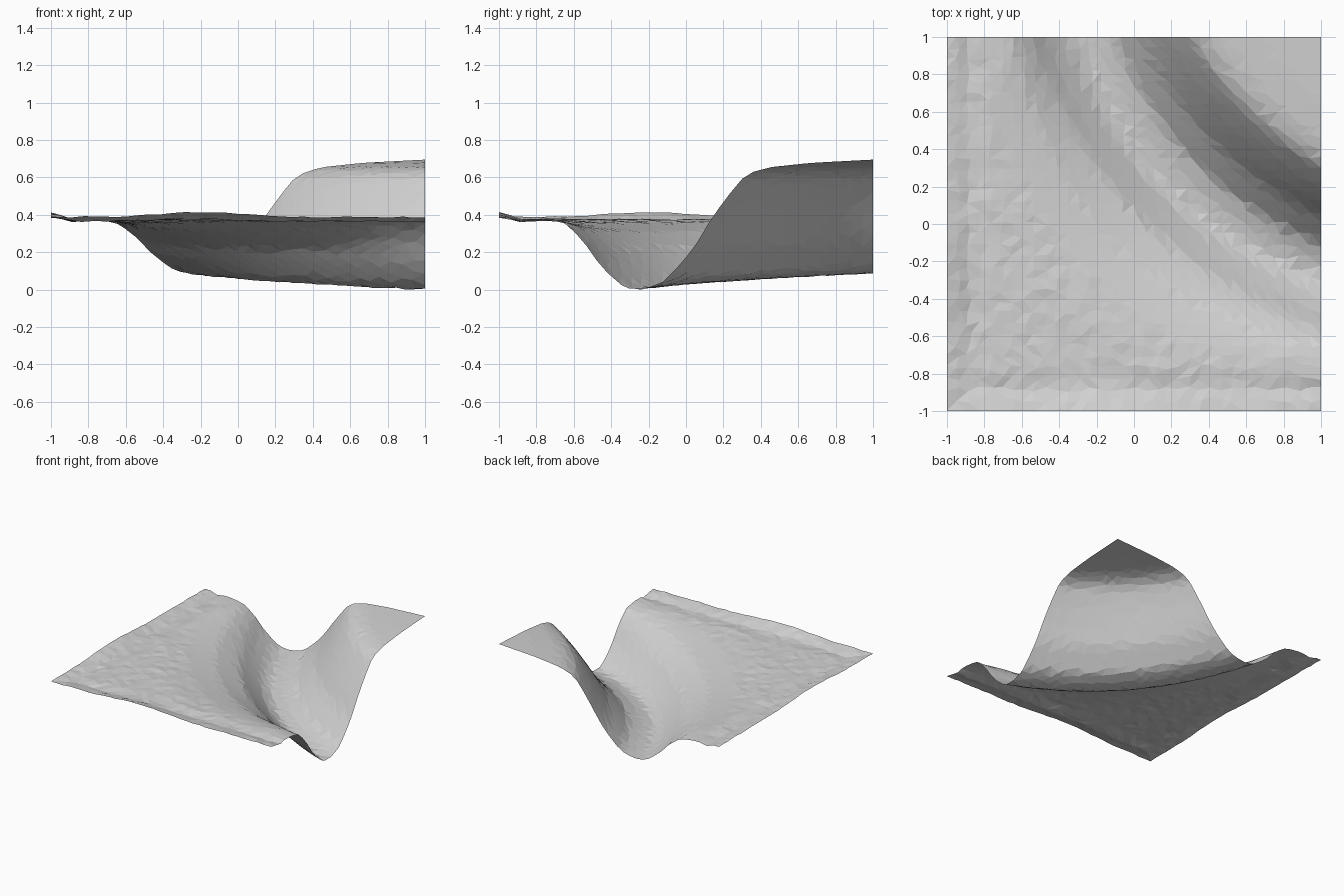
import bpy, bmesh, math, random

if "Cube" in bpy.data.objects:
    bpy.data.objects.remove(bpy.data.objects["Cube"])

random.seed(4)
N = 34  # grid cells per side

# Height across the valley, by offset from the valley floor line
HILL = [(0, 0), (.06, .012), (.13, .05), (.23, .22), (.285, .36), (.34, .48),
        (.40, .595), (.44, .635), (.50, .66), (.62, .682), (.80, .70)]
BANK_END = [(0, 0), (.06, .035), (.13, .12), (.217, .28), (.29, .36), (.37, .38), (2, .385)]
BANK_MID = [(0, 0), (.05, .035), (.10, .11), (.17, .22), (.30, .31), (.45, .36), (.6, .38), (2, .385)]


def interp(table, t):
    for (a, za), (b, zb) in zip(table, table[1:]):
        if t <= b:
            return za + (zb - za) * (t - a) / (b - a)
    return table[-1][1]


def height(x, y):
    u, v = (x + y) / 2, (y - x) / 2
    off = u - (0.2 + 0.39 * v * v)          # curved valley line
    floor = max(0, 0.045 + 0.07 * v)        # floor falls towards the right
    if off >= 0:
        z = interp(HILL, off)
    else:
        k = min(1, (v / 0.75) ** 2)
        z = k * interp(BANK_END, -off) + (1 - k) * interp(BANK_MID, -off)
    z += floor * max(0, 1 - z / 0.36)
    # gentle ripple along the two outer edges of the plain
    if off < -0.45:
        m, along = (-x, y) if x < y else (-y, x)
        if m > 0.8:
            bump = 0.025 * math.exp(-((along + 0.2) / 0.3) ** 2)
            z += bump * (m - 0.8) / 0.2 + 0.012 * math.sin((m - 0.8) * 24 + math.pi)
        z += random.uniform(-0.004, 0.004)
    return z


# Terrain sheet: jittered grid, open underneath
bm = bmesh.new()
bmesh.ops.create_grid(bm, x_segments=N, y_segments=N, size=1)
for vert in bm.verts:
    x, y = vert.co.x, vert.co.y
    j = 0.25 * 2 / N
    if abs(x) < 0.999:
        x += random.uniform(-j, j)
    if abs(y) < 0.999:
        y += random.uniform(-j, j)
    vert.co = (x, y, height(x, y))
low = min(vert.co.z for vert in bm.verts)
for vert in bm.verts:
    vert.co.z -= low
bmesh.ops.triangulate(bm, faces=bm.faces[:])

mesh = bpy.data.meshes.new("terrain")
bm.to_mesh(mesh)
bm.free()
terrain = bpy.data.objects.new("terrain", mesh)
bpy.context.collection.objects.link(terrain)

# Plain light grey ground
mat = bpy.data.materials.new("light grey ground")
mat.diffuse_color = (0.65, 0.65, 0.65, 1)
mat.use_nodes = True
mat.node_tree.nodes["Principled BSDF"].inputs["Base Color"].default_value = mat.diffuse_color
mesh.materials.append(mat)
